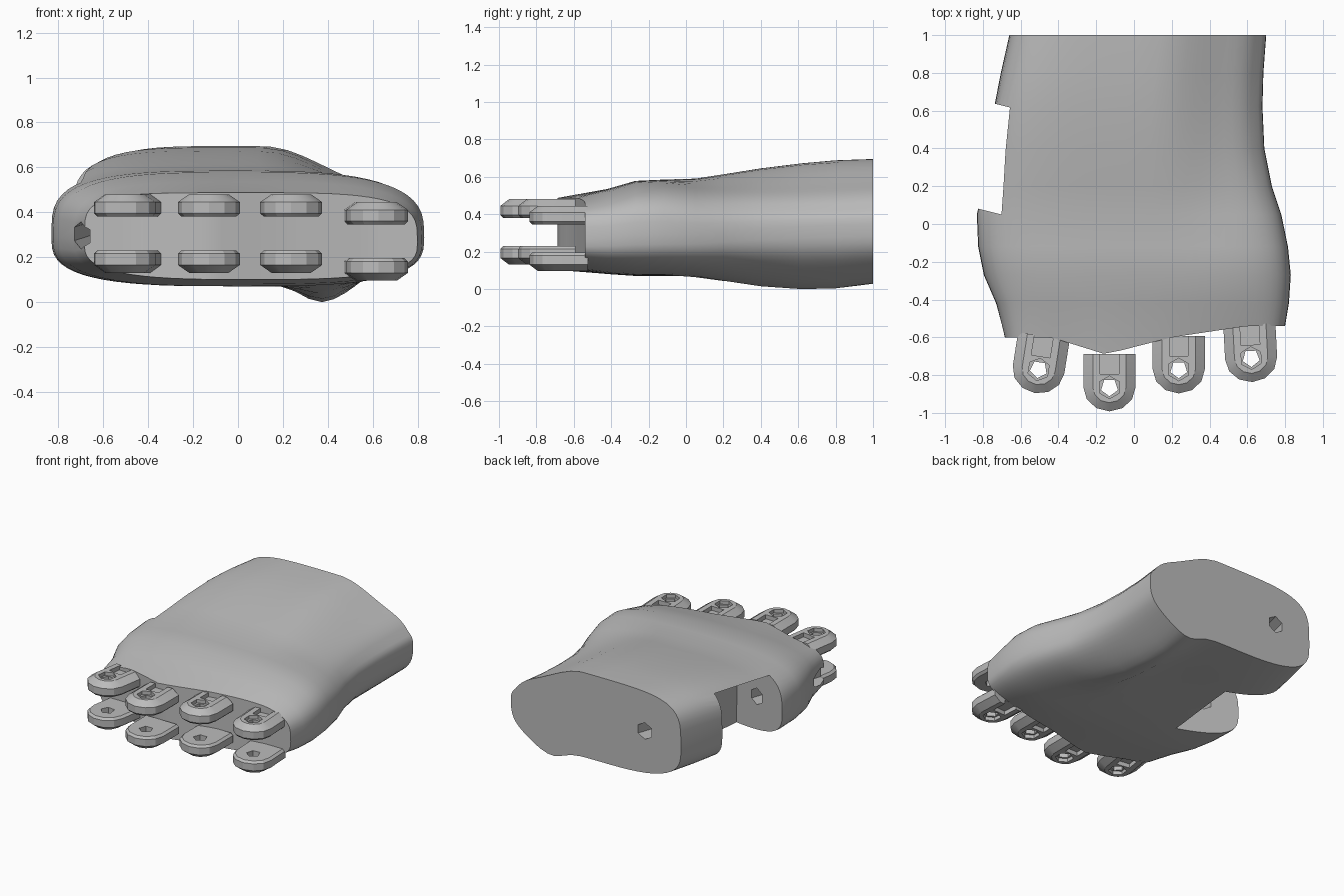
import bpy, bmesh, math
from mathutils import Vector, Matrix

cube = bpy.data.objects.get("Cube")
if cube:
    bpy.data.objects.remove(cube, do_unlink=True)

grey = bpy.data.materials.new("plain grey")
grey.use_nodes = True
grey.diffuse_color = (0.5, 0.5, 0.5, 1)
grey.node_tree.nodes["Principled BSDF"].inputs["Base Color"].default_value = (0.5, 0.5, 0.5, 1)


def finish(bm, name):
    bmesh.ops.recalc_face_normals(bm, faces=bm.faces)
    mesh = bpy.data.meshes.new(name)
    bm.to_mesh(mesh)
    bm.free()
    mesh.materials.append(grey)
    ob = bpy.data.objects.new(name, mesh)
    bpy.context.collection.objects.link(ob)
    return ob


def loft(rings, name, strip_caps=False):
    """Skin a list of equal rings; strip caps span mirrored points."""
    bm = bmesh.new()
    vs = [[bm.verts.new(p) for p in ring] for ring in rings]
    n = len(vs[0])
    for a, b in zip(vs, vs[1:]):
        for i in range(n):
            j = (i + 1) % n
            bm.faces.new((a[i], a[j], b[j], b[i]))
    for ring in (vs[0], vs[-1]):
        if not strip_caps:
            bm.faces.new(ring)
            continue
        for i in range(n // 2):
            quad = [ring[i], ring[i + 1], ring[n - i - 1], ring[-i]]
            bm.faces.new(list(dict.fromkeys(quad)))
    return finish(bm, name)


def rod(name, a, b, radius, sides):
    a, b = Vector(a), Vector(b)
    bm = bmesh.new()
    turn = (b - a).to_track_quat('Z', 'Y').to_matrix().to_4x4()
    bmesh.ops.create_cone(bm, cap_ends=True, segments=sides, radius1=radius, radius2=radius,
                          depth=(b - a).length, matrix=Matrix.Translation((a + b) / 2) @ turn)
    return finish(bm, name)


def carve(ob, cutter):
    cutter.hide_render = True
    mod = ob.modifiers.new("cut", 'BOOLEAN')
    mod.operation, mod.solver, mod.object = 'DIFFERENCE', 'EXACT', cutter
    bpy.context.view_layer.objects.active = ob
    bpy.ops.object.modifier_apply(modifier=mod.name)
    bpy.data.objects.remove(cutter, do_unlink=True)


def smooth(ob, degrees):
    bpy.ops.object.select_all(action='DESELECT')
    ob.select_set(True)
    bpy.context.view_layer.objects.active = ob
    bpy.ops.object.shade_smooth_by_angle(angle=math.radians(degrees))


# Palm: rounded sections from wrist to knuckles
def front_edge(x):
    pts = [(-0.9, -0.6), (-0.44, -0.6), (-0.15, -0.69), (0.2, -0.6), (0.6, -0.54), (0.9, -0.54)]
    for (x0, y0), (x1, y1) in zip(pts, pts[1:]):
        if x <= x1:
            return y0 + (y1 - y0) * (x - x0) / (x1 - x0)


def section(y, left, right, top, bottom, slope, bump, thumb_power, power, n=64):
    ring = []
    mid = bottom + 0.43 * (top - bottom)
    for i in range(n):
        t = 2 * math.pi * i / n
        c, s = math.cos(t), math.sin(t)
        u = abs(c) ** 0.75
        x = (left + right) / 2 + (right - left) / 2 * math.copysign(u, c)
        p = 3.1 if s < 0 else thumb_power if c < 0 else power
        v = max(1 - u ** p, 0) ** (1 / p)
        if s > 0:
            k = min(max((x - 0.12) / 0.4, 0), 1)
            z = mid + (top - mid) * v - slope * k * k * (3 - 2 * k) * min(v * 2, 1)
        else:
            spread = 0.13 if x < 0.38 else 0.19
            z = mid - (mid - bottom) * v - bump * math.exp(-((x - 0.38) / spread) ** 2) * min(v * 2, 1)
        ring.append((x, front_edge(x) if y is None else y, z))
    return ring


# y, left, right, top, bottom, little-side slope, heel bump, squareness of thumb and little sides
stations = [
    (1.0, -0.66, 0.70, 0.695, 0.085, 0.09, 0.07, 4.2, 2.8),
    (0.8, -0.705, 0.685, 0.688, 0.08, 0.09, 0.092, 4.2, 2.8),
    (0.62, -0.74, 0.68, 0.672, 0.08, 0.08, 0.096, 4.1, 2.8),
    (0.4, -0.77, 0.69, 0.645, 0.08, 0.06, 0.08, 3.9, 2.8),
    (0.2, -0.80, 0.73, 0.613, 0.075, 0.04, 0.045, 3.7, 2.9),
    (0.05, -0.832, 0.78, 0.59, 0.07, 0.02, 0.015, 3.5, 3.0),
    (-0.12, -0.825, 0.815, 0.585, 0.07, 0, 0, 3.4, 3.1),
    (-0.27, -0.795, 0.83, 0.578, 0.07, 0, 0, 3.4, 3.1),
    (-0.42, -0.73, 0.82, 0.535, 0.08, 0, 0, 3.7, 3.1),
    (None, -0.685, 0.80, 0.487, 0.10, 0, 0, 4.8, 3.6),
]
palm = loft([section(*s) for s in stations], "palm", strip_caps=True)


# Thumb notch: walls square to the hinge, upright inner face under a sloping overhang
def notch_ring(y, shift, lift):
    outline = [(-1.2, -0.1), (-0.38, -0.1), (-0.39, 0.42), (-0.70, 0.53), (-1.2, 0.8)]
    return [(x + shift, y - 0.25 * (x + 0.8), z + lift) for x, z in outline]


carve(palm, loft([notch_ring(0.075, 0, 0), notch_ring(0.64, 0.05, 0.07)], "notch_cutter"))
carve(palm, rod("hinge_cutter", (-0.35, 1.1, 0.41), (-0.735, -0.7, 0.285), 0.06, 6))
smooth(palm, 32)


# Finger hinges: paired lugs with chamfered outer faces
def lug_ring(r, z, back=0.178):
    arc = [math.pi * k / 6 for k in range(7)]
    return [(r, back, z)] + [(r * math.cos(a), -0.92 * r * math.sin(a), z) for a in arc] + [(-r, back, z)]


def lug(name, x, y, z, up, angle):
    ob = loft([lug_ring(r, h * up) for r, h in
               ((0.122, 0), (0.138, 0.015), (0.138, 0.065), (0.088, 0.1))], name)
    # shallow cord groove, pin head recess and pin hole
    w = 0.05
    carve(ob, loft([[(-w, 0.07, h * up), (w, 0.07, h * up), (w, 0.3, h * up), (-w, 0.3, h * up)]
                    for h in (0.07, 0.2)], "groove_cutter"))
    carve(ob, rod("recess_cutter", (0, 0, 0.075 * up), (0, 0, 0.2 * up), 0.06, 6))
    carve(ob, rod("pin_cutter", (0, 0, -0.2), (0, 0, 0.2), 0.047, 5))
    ob.data.transform(Matrix.Translation((x, y, z)) @ Matrix.Rotation(math.radians(angle), 4, 'Z'))
    smooth(ob, 20)


fingers = [("index", -0.505, -0.77, 0, -9), ("middle", -0.13, -0.865, 0, 0),
           ("ring", 0.237, -0.77, 0, 0), ("little", 0.62, -0.71, -0.035, 3)]
for finger, x, y, drop, angle in fingers:
    lug(finger + "_upper_lug", x, y, 0.38 + drop, 1, angle)
    lug(finger + "_lower_lug", x, y, 0.23 + drop, -1, angle)
